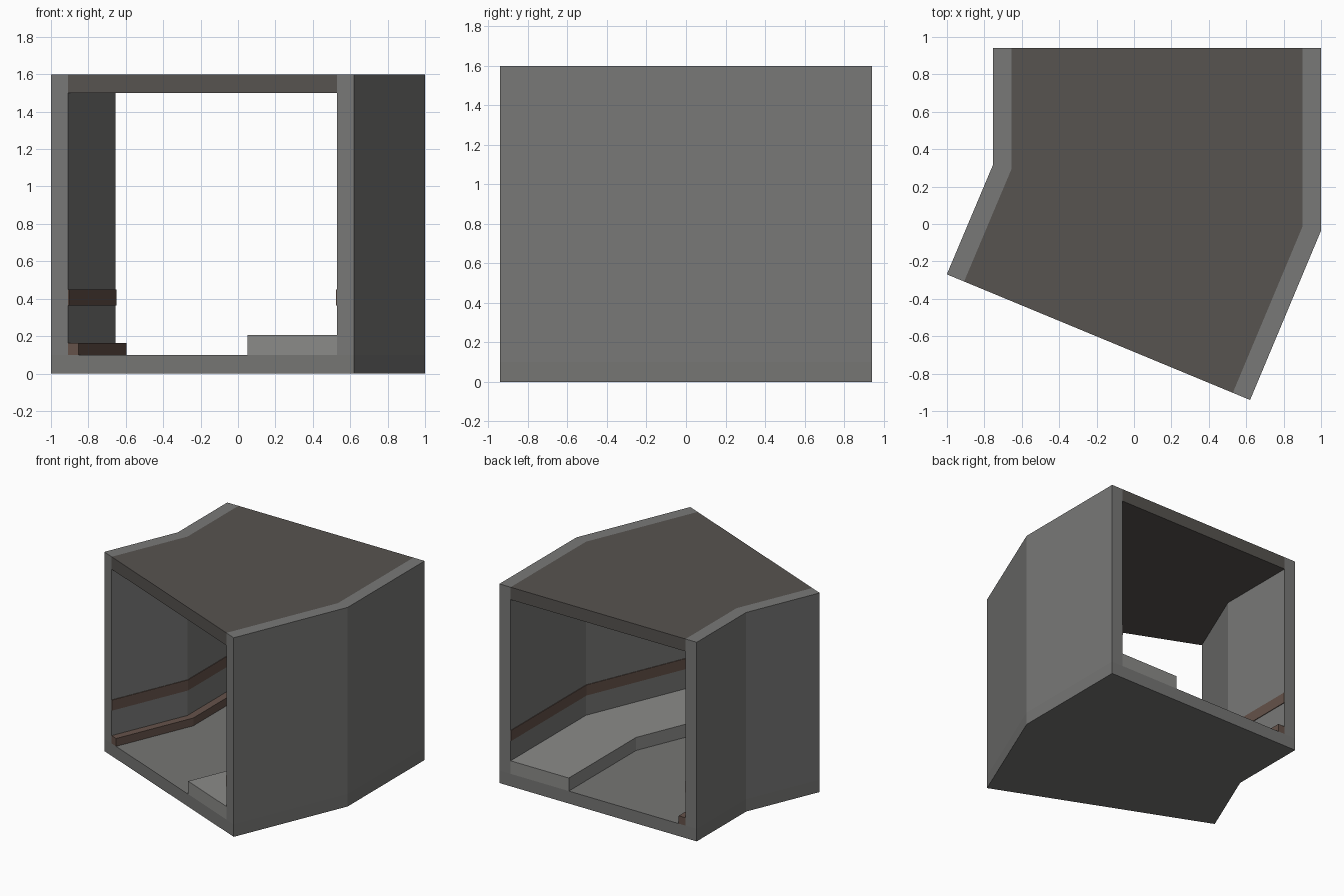
import bpy, bmesh, math
from mathutils import Vector

if "Cube" in bpy.data.objects:
    bpy.data.objects.remove(bpy.data.objects["Cube"])

# Corridor path: back end, bend, front end (turned 22.5 degrees)
TURN = math.radians(22.5)
BACK, BEND, FRONT = Vector((0.1225, 0.942)), Vector((0.1225, 0.139)), Vector((-0.19, -0.605))
SIDE_BACK = Vector((1, 0))
SIDE_BEND = Vector((1, -math.tan(TURN / 2)))
SIDE_FRONT = Vector((math.cos(TURN), -math.sin(TURN)))
HALF, WALL, HEIGHT = 0.8775, 0.1, 1.6
INNER = HALF - WALL


def material(name, rgb):
    m = bpy.data.materials.new(name)
    m.diffuse_color = (*rgb, 1)
    m.use_nodes = True
    m.node_tree.nodes["Principled BSDF"].inputs["Base Color"].default_value = m.diffuse_color
    return m


def sweep(name, u0, u1, z0, z1, mat):
    """Sweep a rectangle (side offset u, height z) along the bent path."""
    bm = bmesh.new()
    rings = []
    for p, s in ((BACK, SIDE_BACK), (BEND, SIDE_BEND), (FRONT, SIDE_FRONT)):
        rings.append([bm.verts.new((*(p + s * u), z))
                      for u, z in ((u0, z0), (u1, z0), (u1, z1), (u0, z1))])
    for a, b in zip(rings, rings[1:]):
        for i in range(4):
            j = (i + 1) % 4
            bm.faces.new((a[i], a[j], b[j], b[i]))
    bm.faces.new(rings[0])
    bm.faces.new(rings[-1])
    bmesh.ops.recalc_face_normals(bm, faces=bm.faces)
    me = bpy.data.meshes.new(name)
    bm.to_mesh(me)
    bm.free()
    me.materials.append(mat)
    ob = bpy.data.objects.new(name, me)
    bpy.context.collection.objects.link(ob)
    return ob


wall_mat = material("wall_grey", (0.19, 0.19, 0.185))
floor_mat = material("floor_grey", (0.18, 0.18, 0.175))
ceiling_mat = material("ceiling_dark", (0.095, 0.087, 0.08))
walk_mat = material("walkway_grey", (0.26, 0.26, 0.25))
brown = material("trim_brown", (0.13, 0.085, 0.068))

# Shell
sweep("floor", -HALF, HALF, 0, WALL, floor_mat)
sweep("left_wall", -HALF, -INNER, WALL, HEIGHT, wall_mat)
sweep("right_wall", INNER, HALF, WALL, HEIGHT, wall_mat)
sweep("ceiling", -INNER, INNER, HEIGHT - WALL, HEIGHT, ceiling_mat)

# Raised walkway along the right wall
sweep("walkway", 0.26, INNER, WALL, 0.205, walk_mat)

# Thin stripes on both walls and a kerb along the left wall
sweep("left_stripe", -INNER, -INNER + 0.005, 0.365, 0.45, brown)
sweep("right_stripe", INNER - 0.005, INNER, 0.365, 0.45, brown)
sweep("kerb", -INNER, -0.7175, WALL, 0.163, brown)
